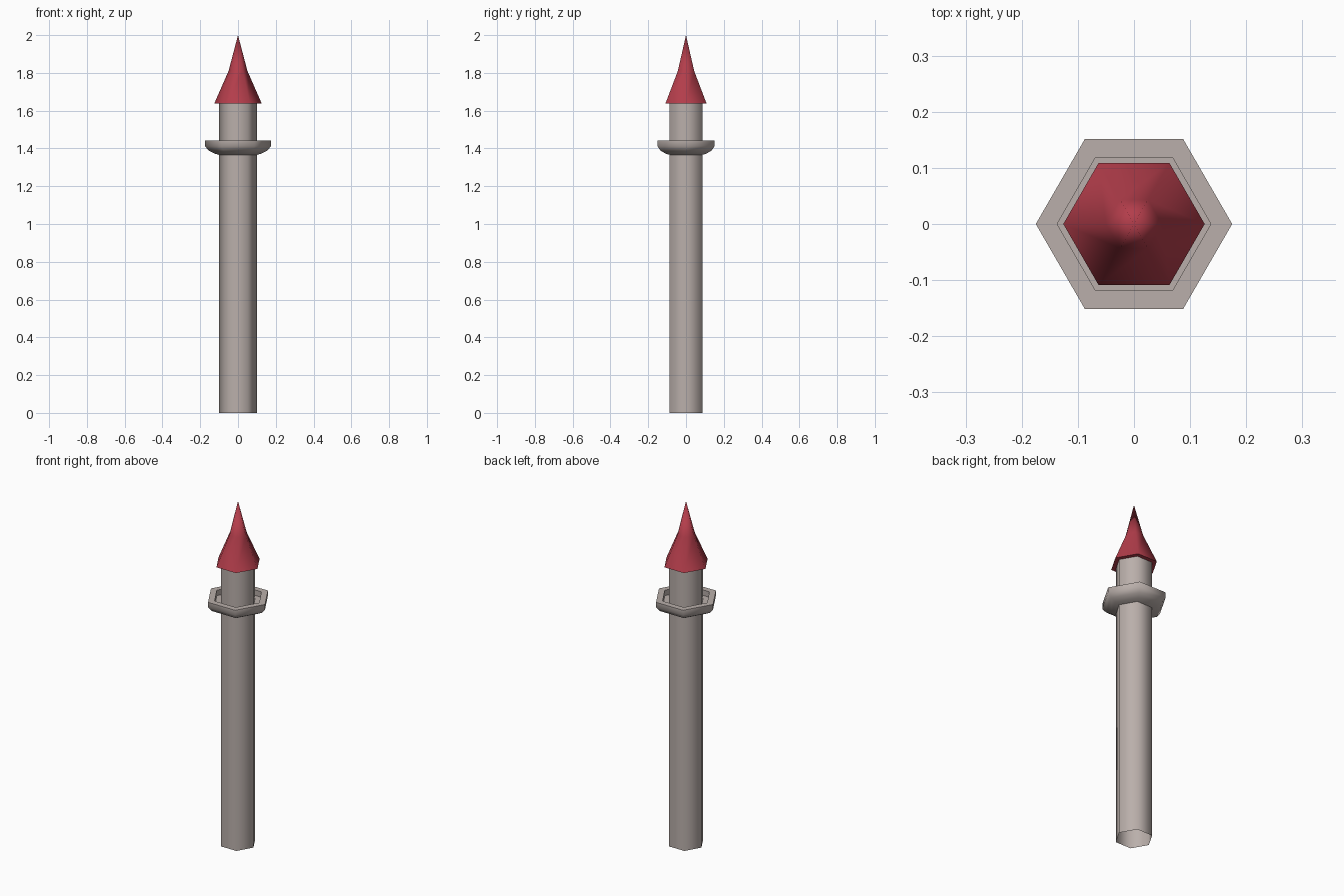
import bpy, bmesh, math

if "Cube" in bpy.data.objects:
    bpy.data.objects.remove(bpy.data.objects["Cube"])


def material(name, color):
    m = bpy.data.materials.new(name)
    m.diffuse_color = (*color, 1)
    m.use_nodes = True
    m.node_tree.nodes["Principled BSDF"].inputs["Base Color"].default_value = m.diffuse_color
    return m


def lathe(name, profile, mat, sides=6):
    """Spin an (r, z) profile, listed bottom to top on the outside, into a hexagonal solid."""
    bm = bmesh.new()
    rings = []
    for r, z in profile:
        if r == 0:
            rings.append([bm.verts.new((0, 0, z))] * sides)
        else:
            rings.append([bm.verts.new((r * math.cos(math.tau * i / sides),
                                        r * math.sin(math.tau * i / sides), z))
                          for i in range(sides)])
    for low, high in zip(rings, rings[1:]):
        for i in range(sides):
            j = (i + 1) % sides
            corners = [low[i], low[j], high[j], high[i]]
            bm.faces.new(list(dict.fromkeys(corners)))
    mesh = bpy.data.meshes.new(name)
    bm.to_mesh(mesh)
    bm.free()
    mesh.materials.append(mat)
    ob = bpy.data.objects.new(name, mesh)
    bpy.context.collection.objects.link(ob)
    # smooth around the six sides, sharp at rims
    bpy.ops.object.select_all(action='DESELECT')
    ob.select_set(True)
    bpy.context.view_layer.objects.active = ob
    bpy.ops.object.shade_smooth_by_angle(angle=math.radians(65))
    return ob


stone = material("warm_grey_stone", (0.49, 0.43, 0.405))
red = material("red_roof", (0.45, 0.047, 0.07))

# tower shaft, open at the bottom
lathe("shaft", [(0.1, 0), (0.1, 1.637)], stone)

# balcony: rounded underside, parapet and recessed floor
lathe("balcony", [(0.1, 1.366), (0.125, 1.373), (0.155, 1.388), (0.175, 1.412),
                  (0.175, 1.442), (0.137, 1.442), (0.137, 1.41), (0.1, 1.41)], stone)

# flared spire roof with flat eaves underneath
lathe("roof", [(0.1, 1.637), (0.126, 1.637), (0.05, 1.81), (0, 2.0)], red)
